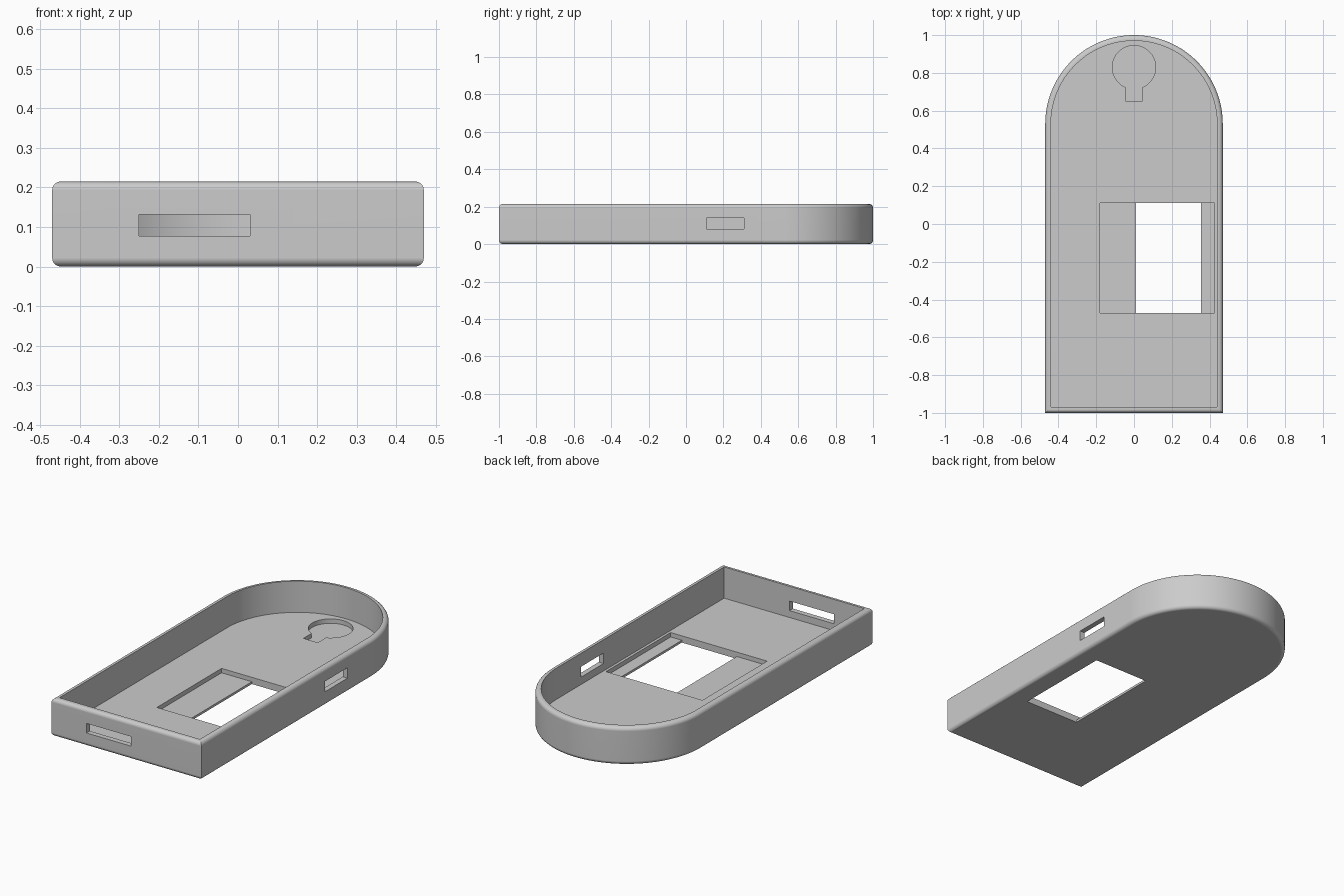
import bpy, bmesh, math

if "Cube" in bpy.data.objects:
    bpy.data.objects.remove(bpy.data.objects["Cube"])

HALF_W, LENGTH, HEIGHT = 0.47, 1.0, 0.215
WALL, FLOOR, FILLET = 0.03, 0.038, 0.022
POCKET_Z = 0.013
ARC_STEPS, FILLET_STEPS = 56, 5

grey = bpy.data.materials.new("plastic grey")
grey.diffuse_color = (0.6, 0.6, 0.6, 1)
grey.use_nodes = True
grey.node_tree.nodes["Principled BSDF"].inputs["Base Color"].default_value = grey.diffuse_color


def make_object(name, bm):
    bmesh.ops.recalc_face_normals(bm, faces=bm.faces)
    mesh = bpy.data.meshes.new(name)
    bm.to_mesh(mesh)
    bm.free()
    mesh.materials.append(grey)
    obj = bpy.data.objects.new(name, mesh)
    bpy.context.collection.objects.link(obj)
    return obj


def loft(name, rings):
    """Skin a stack of closed rings with equal point counts and cap both ends."""
    bm = bmesh.new()
    loops = [[bm.verts.new(p) for p in ring] for ring in rings]
    n = len(loops[0])
    for a, b in zip(loops, loops[1:]):
        for i in range(n):
            j = (i + 1) % n
            bm.faces.new((a[i], a[j], b[j], b[i]))
    bm.faces.new(loops[0][::-1])
    bm.faces.new(loops[-1])
    return make_object(name, bm)


def outline(inset, z):
    """Square front end, half-round back end."""
    r, cy = HALF_W - inset, LENGTH - HALF_W
    pts = [(-r, -LENGTH + inset, z), (r, -LENGTH + inset, z)]
    for i in range(ARC_STEPS + 1):
        a = math.pi * i / ARC_STEPS
        pts.append((r * math.cos(a), cy + r * math.sin(a), z))
    return pts


def box(name, x0, x1, y0, y1, z0, z1):
    corners = [(x0, y0), (x1, y0), (x1, y1), (x0, y1)]
    return loft(name, [[(x, y, z) for x, y in corners] for z in (z0, z1)])


# Tray: rounded bottom edge, outer wall, rounded rim, inner wall, floor
rings = []
for i in range(FILLET_STEPS + 1):
    a = math.pi / 2 * i / FILLET_STEPS
    rings.append(outline(FILLET * (1 - math.sin(a)), FILLET * (1 - math.cos(a))))
for i in range(FILLET_STEPS + 1):
    a = math.pi / 2 * i / FILLET_STEPS
    rings.append(outline(FILLET * (1 - math.cos(a)),
                         HEIGHT - FILLET * (1 - math.sin(a))))
rings += [outline(WALL, HEIGHT), outline(WALL, FLOOR)]
tray = loft("tray", rings)

# Keyhole recess profile: round head with a straight neck toward the front
R, NECK, CY = 0.115, 0.045, 0.83
start = math.asin(NECK / R) - math.pi / 2
key = [(-NECK, 0.65), (NECK, 0.65)]
for i in range(41):
    a = start + (math.pi - 2 * start) * i / 40
    key.append((R * math.cos(a), CY + R * math.sin(a)))

cutters = [
    box("screen_recess_cutter", -0.18, 0.425, -0.47, 0.11, POCKET_Z, 0.1),
    box("window_cutter", 0.01, 0.355, -0.47, 0.11, -0.1, 0.1),
    box("front_slot_cutter", -0.25, 0.03, -1.1, -0.9, 0.077, 0.131),
    box("side_slot_cutter", 0.4, 0.55, 0.11, 0.31, 0.08, 0.139),
    loft("keyhole_cutter", [[(x, y, z) for x, y in key] for z in (POCKET_Z, 0.1)]),
]

# Cut the openings, then remove the cutters
bpy.context.view_layer.objects.active = tray
tray.select_set(True)
for cutter in cutters:
    mod = tray.modifiers.new(cutter.name, "BOOLEAN")
    mod.operation, mod.solver, mod.object = "DIFFERENCE", "EXACT", cutter
    bpy.ops.object.modifier_apply(modifier=mod.name)
    bpy.data.objects.remove(cutter)

# Smooth fillets and curved end, crisp openings
bpy.ops.object.shade_smooth_by_angle(angle=math.radians(30))
normals = tray.modifiers.new("flat_face_normals", "WEIGHTED_NORMAL")
normals.keep_sharp = True
